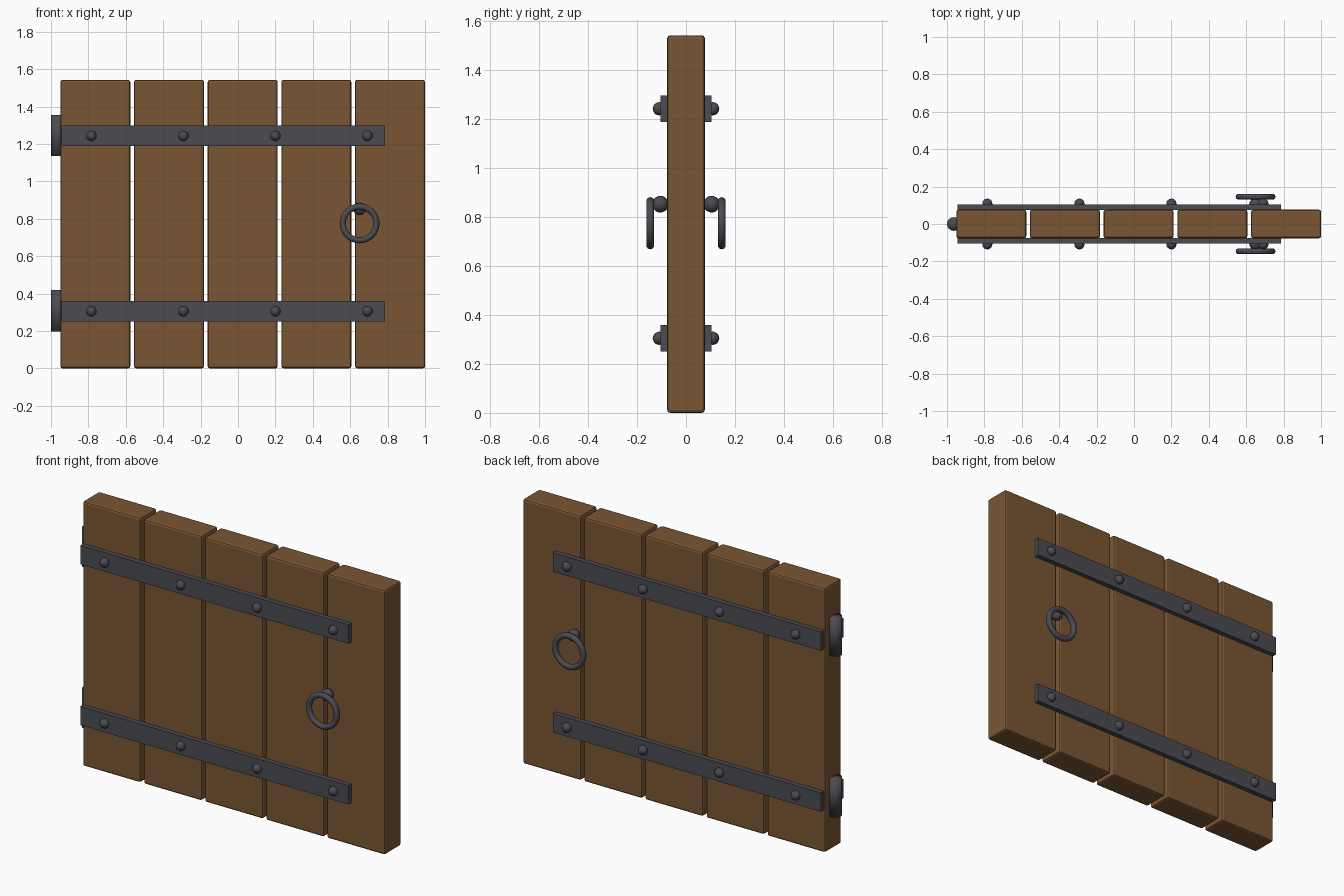
import bpy
import bmesh
from mathutils import Matrix, Vector
from math import radians

default = bpy.data.objects.get("Cube")
if default:
    bpy.data.objects.remove(default, do_unlink=True)


def material(name, rgb):
    mat = bpy.data.materials.new(name)
    mat.use_nodes = True
    color = (*rgb, 1.0)
    mat.diffuse_color = color
    mat.node_tree.nodes["Principled BSDF"].inputs["Base Color"].default_value = color
    return mat


WOOD = material("brown wood", (0.195, 0.093, 0.034))
IRON = material("dark iron", (0.069, 0.070, 0.084))


def finish(name, bm, mat, smooth=False):
    mesh = bpy.data.meshes.new(name)
    bm.to_mesh(mesh)
    bm.free()
    obj = bpy.data.objects.new(name, mesh)
    bpy.context.collection.objects.link(obj)
    mesh.materials.append(mat)
    if smooth:
        for poly in mesh.polygons:
            poly.use_smooth = True
    return obj


def box(name, center, size, mat, bevel=0):
    bm = bmesh.new()
    bmesh.ops.create_cube(bm, size=1, matrix=Matrix.Translation(center) @ Matrix.Diagonal((*size, 1)))
    if bevel:
        bmesh.ops.bevel(bm, geom=bm.edges[:], offset=bevel, segments=2, profile=0.5, affect='EDGES')
    return finish(name, bm, mat)


def ball(name, center, radius):
    bm = bmesh.new()
    bmesh.ops.create_uvsphere(bm, u_segments=16, v_segments=10, radius=radius,
                              matrix=Matrix.Translation(center))
    return finish(name, bm, IRON, smooth=True)


# Five upright planks with narrow gaps
HEIGHT, HALF_DEPTH = 1.543, 0.077
WIDTH, PITCH = 0.374, 0.394
for i in range(5):
    x = 0.025 + (i - 2) * PITCH
    box(f"plank_{i + 1}", (x, 0, HEIGHT / 2), (WIDTH, 2 * HALF_DEPTH, HEIGHT), WOOD, 0.012)

# Iron straps and rivets on both faces, hinge barrels on the right edge
for level, z in (("lower", 0.305), ("upper", 1.243)):
    for side, s in (("front", -1), ("back", 1)):
        box(f"{level}_{side}_strap", (-0.079, s * 0.090, z), (1.729, 0.030, 0.11), IRON)
        for i in range(4):
            ball(f"{level}_{side}_rivet_{i + 1}", (-0.784 + i * 0.492, s * 0.109, z), 0.027)
    bm = bmesh.new()
    bmesh.ops.create_cone(bm, cap_ends=True, segments=16, radius1=0.037, radius2=0.037, depth=0.22,
                          matrix=Matrix.Translation((-0.963, 0, z + 0.003)))
    hinge = finish(f"{level}_hinge", bm, IRON, smooth=True)

# Pull ring hanging from a round knob on each face
for side, s in (("front", -1), ("back", 1)):
    ball(f"{side}_ring_knob", (0.65, s * 0.105, 0.853), 0.034)
    bpy.ops.mesh.primitive_torus_add(major_segments=32, minor_segments=10, major_radius=0.09,
                                     minor_radius=0.0165, location=(0.65, s * 0.146, 0.775),
                                     rotation=(radians(90), 0, 0))
    ring = bpy.context.object
    ring.name = f"{side}_pull_ring"
    ring.data.materials.append(IRON)
    bpy.ops.object.shade_smooth()
